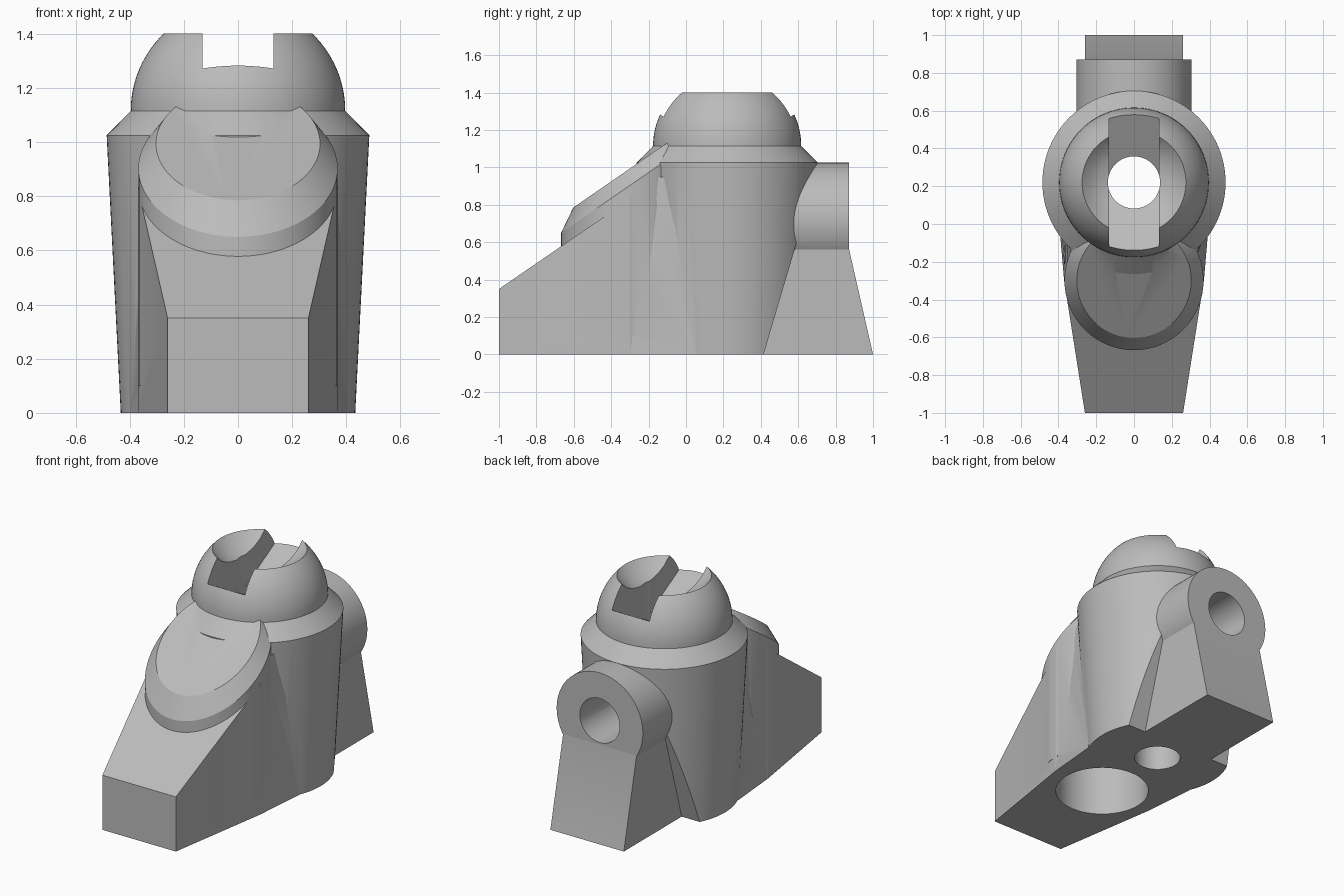
import bpy, bmesh
from math import sin, cos, pi, sqrt, radians

cube = bpy.data.objects.get("Cube")
if cube:
    bpy.data.objects.remove(cube, do_unlink=True)

grey = bpy.data.materials.new("cast_grey")
grey.use_nodes = True
grey.diffuse_color = (0.5, 0.5, 0.5, 1)
grey.node_tree.nodes["Principled BSDF"].inputs["Base Color"].default_value = (0.5, 0.5, 0.5, 1)

SEGMENTS = 96
AXIS_Y = 0.22     # vertical shaft axis
BUMP_Y = -0.3     # front bump axis


def loft(name, rings):
    """Closed solid through rings of equal point count."""
    bm = bmesh.new()
    loops = [[bm.verts.new(p) for p in ring] for ring in rings]
    n = len(loops[0])
    for low, high in zip(loops, loops[1:]):
        for i in range(n):
            j = (i + 1) % n
            bm.faces.new((low[i], low[j], high[j], high[i]))
    bm.faces.new(loops[0])
    bm.faces.new(loops[-1])
    bmesh.ops.recalc_face_normals(bm, faces=bm.faces)
    mesh = bpy.data.meshes.new(name)
    bm.to_mesh(mesh)
    bm.free()
    mesh.materials.append(grey)
    obj = bpy.data.objects.new(name, mesh)
    bpy.context.collection.objects.link(obj)
    return obj


def circle(r, cy, height):
    """Horizontal ring; height is a function of y."""
    pts = []
    for i in range(SEGMENTS):
        a = 2 * pi * i / SEGMENTS
        y = cy + r * sin(a)
        pts.append((r * cos(a), y, height(y)))
    return pts


def upright(name, cy, profile):
    return loft(name, [circle(r, cy, lambda y, z=z: z) for r, z in profile])


def lying(name, r, z, y0, y1):
    return loft(name, [[(x, y, z + v) for x, v, _ in circle(r, 0, lambda t: 0)] for y in (y0, y1)])


def mirrored(half, z):
    """Plan outline mirrored over x; z may be a function of y."""
    full = half + [(-x, y) for x, y in reversed(half)]
    return [(x, y, z(y) if callable(z) else z) for x, y in full]


def across(name, half_width, profile):
    """Side profile extruded along x."""
    return loft(name, [[(x, y, z) for y, z in profile] for x in (-half_width, half_width)])


def combine(target, other, operation):
    mod = target.modifiers.new(operation.lower(), "BOOLEAN")
    mod.operation = operation
    mod.solver = "EXACT"
    mod.object = other
    bpy.context.view_layer.objects.active = target
    bpy.ops.object.modifier_apply(modifier=mod.name)
    bpy.data.objects.remove(other, do_unlink=True)


# Tapered barrel with chamfered shoulder, ball dome and dished top
R, BASE = 0.396, 1.115
top_angle = 0.804
dome = [(R * cos(top_angle * i / 14), BASE + R * sin(top_angle * i / 14)) for i in range(15)]
dish = [(0.235, 1.36), (0.185, 1.33), (0.13, 1.31), (0.05, 1.3)]
housing = upright("housing", AXIS_Y, [(0.433, 0), (0.485, 1.025)] + dome + dish)

# Slanted relief at the back of the barrel
combine(housing, across("relief", 1, [(0.385, -0.1), (0.71, 1.0), (1.5, 1.0), (1.5, -0.1)]), "DIFFERENCE")

# Wedge foot
foot_plan = [(0.26, -1), (0.37, BUMP_Y), (0.3, -0.1)]
foot = loft("foot", [mirrored(foot_plan, 0), mirrored(foot_plan, lambda y: 0.35 + 0.687 * (y + 1))])
combine(housing, foot, "UNION")

# Blend between foot and barrel
blend = loft("blend", [mirrored([(0.37, BUMP_Y), (0.4, 0.05)], 0),
                       mirrored([(0.3, BUMP_Y), (0.38, 0.05)], 0.95)])
combine(housing, blend, "UNION")

# Sloped round bump with bevelled rim
bump = loft("bump", [
    circle(0.368, BUMP_Y, lambda y: 0.1),
    circle(0.368, BUMP_Y, lambda y: 0.65 + 0.69 * (y + 0.668)),
    circle(0.303, BUMP_Y, lambda y: 0.785 + 0.69 * (y + 0.603))])
combine(housing, bump, "UNION")

# Rear support and horizontal boss
support = across("support", 0.26, [(0.32, 0), (1, 0), (0.836, 0.72), (0.45, 0.72)])
combine(housing, support, "UNION")
combine(housing, lying("boss", 0.305, 0.72, 0.4, 0.872), "UNION")

# Slot with V floor, shaft hole, boss bore and foot pocket
slot = across("slot", 0.132, [(-0.38, 1.415), (AXIS_Y, 1.085), (0.82, 1.415), (0.82, 1.7), (-0.38, 1.7)])
combine(housing, slot, "DIFFERENCE")
combine(housing, upright("shaft", AXIS_Y, [(0.138, -0.2), (0.138, 1.7)]), "DIFFERENCE")
combine(housing, lying("bore", 0.141, 0.72, AXIS_Y, 1.2), "DIFFERENCE")
combine(housing, upright("pocket", BUMP_Y, [(0.28, -0.2), (0.28, 0.55)]), "DIFFERENCE")

# Smooth curved walls, keep creases crisp
bpy.ops.object.select_all(action="DESELECT")
housing.select_set(True)
bpy.context.view_layer.objects.active = housing
bpy.ops.object.shade_smooth_by_angle(angle=radians(25))
